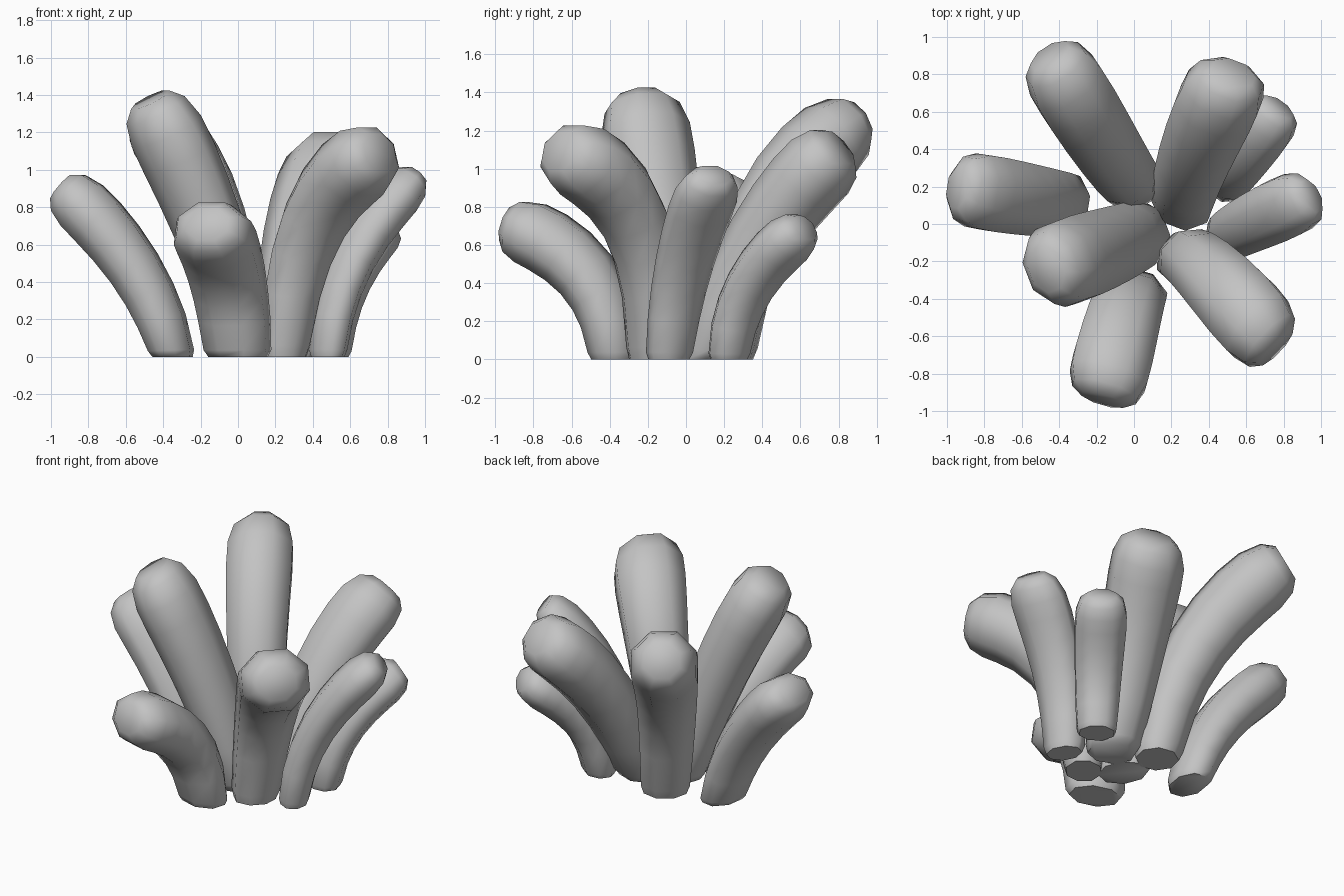
import bpy, bmesh, math
from mathutils import Vector

cube = bpy.data.objects.get("Cube")
if cube:
    bpy.data.objects.remove(cube, do_unlink=True)

grey = bpy.data.materials.new("plain_grey")
grey.use_nodes = True
GREY = (0.55, 0.55, 0.55, 1)
grey.diffuse_color = GREY
grey.node_tree.nodes["Principled BSDF"].inputs["Base Color"].default_value = GREY

SIDES = 8
# Position along the finger and how full the section is there
RINGS = [(0, .87), (.035, .98), (.2, 1), (.35, 1), (.5, 1), (.65, 1), (.78, 1), (.88, .99), (.96, .84), (1, .55)]


def finger(name, base, bend, tip, width, depth):
    """Sweep a flattened octagon along a bent path; width and depth are (base, tip) half sizes."""
    base, bend, tip = Vector((*base, 0)), Vector(bend), Vector(tip)
    up = Vector((0, 0, 1))
    side = (tip - base).cross(up).normalized()
    bm = bmesh.new()
    loops = []
    for t, full in RINGS:
        centre = base * (1 - t) ** 2 + bend * 2 * t * (1 - t) + tip * t * t
        along = ((bend - base) * (1 - t) + (tip - bend) * t).normalized()
        along = up.lerp(along, min(1, t * 4)).normalized()   # flat foot
        out = along.cross(side).normalized()
        grow = min(1, t / .75)
        w = (width[0] + (width[1] - width[0]) * grow) * full
        d = (depth[0] + (depth[1] - depth[0]) * grow) * full
        loop = []
        for k in range(SIDES):
            a = 2 * math.pi * (k + .5) / SIDES
            r = 1 / math.cos(math.pi / SIDES)
            loop.append(bm.verts.new(centre + side * w * r * math.cos(a) + out * d * r * math.sin(a)))
        loops.append(loop)
    for lo, hi in zip(loops, loops[1:]):
        for k in range(SIDES):
            j = (k + 1) % SIDES
            bm.faces.new((lo[k], lo[j], hi[j], hi[k]))
    bm.faces.new(loops[0][::-1])
    bm.faces.new(loops[-1])
    bmesh.ops.recalc_face_normals(bm, faces=bm.faces)
    mesh = bpy.data.meshes.new(name)
    bm.to_mesh(mesh)
    bm.free()
    mesh.materials.append(grey)
    obj = bpy.data.objects.new(name, mesh)
    bpy.context.collection.objects.link(obj)
    bpy.ops.object.select_all(action='DESELECT')
    obj.select_set(True)
    bpy.context.view_layer.objects.active = obj
    bpy.ops.object.shade_smooth_by_angle(angle=math.radians(60))


# Ring of fingers leaning outwards
finger("back_right_finger", (0, .22), (-.08, .28, .88), (-.45, .9, 1.25), (.15, .2), (.14, .2))
finger("back_left_finger", (.26, .1), (.29, .35, .72), (.53, .81, 1.11), (.16, .215), (.14, .19))
finger("rear_side_left_finger", (.485, .225), (.5, .25, .43), (.775, .625, .69), (.12, .155), (.1, .125))
finger("side_left_finger", (.48, -.09), (.5, -.04, .55), (.95, .15, .965), (.12, .165), (.09, .12))
finger("front_left_finger", (.25, -.18), (.32, -.125, .91), (.76, -.665, 1.09), (.14, .21), (.12, .19))
finger("front_finger", (0, -.37), (-.04, -.39, .53), (-.165, -.94, .71), (.175, .21), (.13, .165))
finger("centre_right_finger", (.05, -.04), (-.1, -.12, .68), (-.47, -.24, 1.375), (.17, .225), (.14, .185))
finger("side_right_finger", (-.35, .1), (-.46, .11, .49), (-.945, .195, .91), (.165, .2), (.115, .15))
